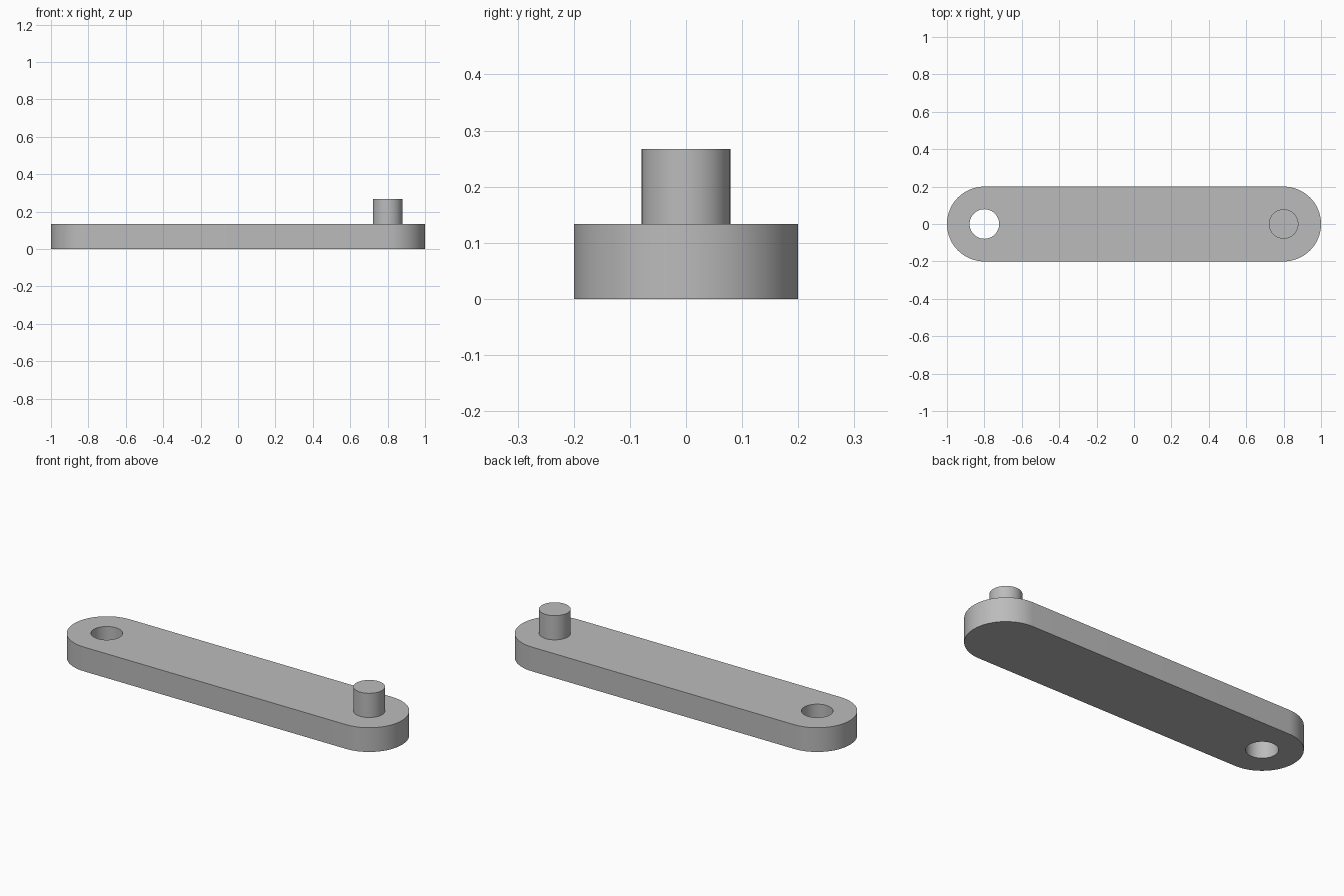
import bpy
import bmesh
from math import cos, sin, pi, radians

cube = bpy.data.objects.get("Cube")
if cube:
    bpy.data.objects.remove(cube, do_unlink=True)

REACH = 0.8        # distance of hole and pin from the centre
END_R = 0.2        # radius of the rounded ends
PIN_R = 0.079
THICK = 0.1335
TOP = 0.267
STEPS = 32         # segments per half circle

grey = bpy.data.materials.new("plain_grey")
grey.use_nodes = True
colour = (0.5, 0.5, 0.5, 1)
grey.diffuse_color = colour
grey.node_tree.nodes["Principled BSDF"].inputs["Base Color"].default_value = colour


def outline(right_x, left_x, radius):
    """Two half circles joined into one closed outline."""
    points = []
    for cx, start in ((right_x, -pi / 2), (left_x, pi / 2)):
        for i in range(STEPS + 1):
            a = start + pi * i / STEPS
            points.append((cx + radius * cos(a), radius * sin(a)))
    return points


def finish(bm, name):
    bmesh.ops.remove_doubles(bm, verts=bm.verts[:], dist=1e-5)
    bmesh.ops.recalc_face_normals(bm, faces=bm.faces[:])
    mesh = bpy.data.meshes.new(name)
    bm.to_mesh(mesh)
    bm.free()
    mesh.materials.append(grey)
    obj = bpy.data.objects.new(name, mesh)
    bpy.context.collection.objects.link(obj)
    bpy.ops.object.select_all(action="DESELECT")
    bpy.context.view_layer.objects.active = obj
    obj.select_set(True)
    bpy.ops.object.shade_smooth_by_angle(angle=radians(30))
    return obj


# Flat bar with rounded ends and a through hole near its right end
bm = bmesh.new()
outer = outline(REACH, -REACH, END_R)
hole = outline(-REACH, -REACH, PIN_R)
rings = [[bm.verts.new((x, y, z)) for x, y in loop]
         for loop, z in ((outer, 0), (outer, THICK), (hole, THICK), (hole, 0))]
count = len(outer)
for r in range(4):
    a, b = rings[r], rings[(r + 1) % 4]
    for i in range(count):
        j = (i + 1) % count
        bm.faces.new((a[i], a[j], b[j], b[i]))
bmesh.ops.dissolve_degenerate(bm, edges=bm.edges[:], dist=1e-5)
finish(bm, "link_bar")

# Upright pin at the other end, seated on the bar
bm = bmesh.new()
bmesh.ops.create_cone(bm, cap_ends=True, segments=2 * STEPS,
                      radius1=PIN_R, radius2=PIN_R, depth=TOP - THICK)
bmesh.ops.translate(bm, verts=bm.verts[:], vec=(REACH, 0, (TOP + THICK) / 2))
finish(bm, "link_pin")
